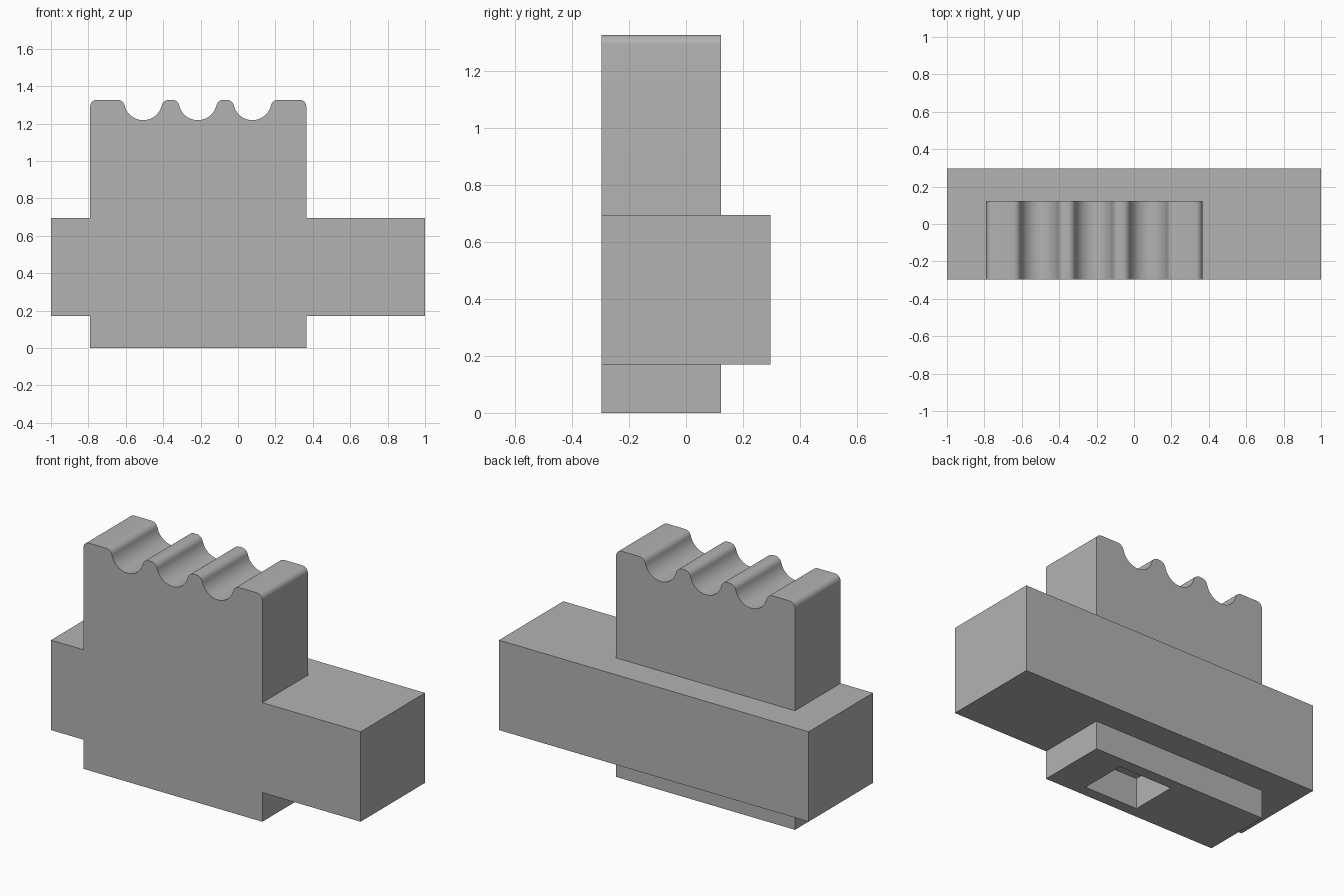
import bpy, bmesh
from math import atan2, cos, sin, hypot, pi, radians

cube = bpy.data.objects.get("Cube")
if cube:
    bpy.data.objects.remove(cube, do_unlink=True)

# One plain grey
grey = bpy.data.materials.new("plain grey")
grey.use_nodes = True
grey.diffuse_color = (0.45, 0.45, 0.45, 1)
grey.node_tree.nodes["Principled BSDF"].inputs["Base Color"].default_value = grey.diffuse_color


def prism(name, outline, y0, y1):
    """Extrude an x-z outline from y0 to y1."""
    bm = bmesh.new()
    face = bm.faces.new([bm.verts.new((x, y0, z)) for x, z in outline])
    moved = bmesh.ops.extrude_face_region(bm, geom=[face])["geom"]
    verts = [v for v in moved if isinstance(v, bmesh.types.BMVert)]
    bmesh.ops.translate(bm, verts=verts, vec=(0, y1 - y0, 0))
    bmesh.ops.recalc_face_normals(bm, faces=bm.faces)
    mesh = bpy.data.meshes.new(name)
    bm.to_mesh(mesh)
    bm.free()
    mesh.materials.append(grey)
    obj = bpy.data.objects.new(name, mesh)
    bpy.context.collection.objects.link(obj)
    return obj


def rect(x0, x1, z0, z1):
    return [(x0, z0), (x1, z0), (x1, z1), (x0, z1)]


def arc(cx, cz, r, a0, a1, steps=12):
    angles = [a0 + (a1 - a0) * i / steps for i in range(steps + 1)]
    return [(cx + r * cos(a), cz + r * sin(a)) for a in angles]


def combine(obj, other, operation):
    mod = obj.modifiers.new(operation.title(), "BOOLEAN")
    mod.operation, mod.object, mod.solver = operation, other, "EXACT"
    bpy.context.view_layer.objects.active = obj
    bpy.ops.object.modifier_apply(modifier=mod.name)
    bpy.data.objects.remove(other, do_unlink=True)


# Upright plate with rounded corners and three tangent grooves along its top
left, right, top = -0.79, 0.365, 1.327
front, plate_back, bar_back = -0.297, 0.123, 0.297
corner, lip, groove_z, reach = 0.035, 0.04, 1.32, 0.138
drop = groove_z - (top - lip)
tilt = atan2(drop, reach)
groove_r = hypot(reach, drop) - lip

outline = [(right, 0), (left, 0)]
outline += arc(left + corner, top - corner, corner, pi, pi / 2, 8)
for centre in (-0.507, -0.215, 0.077):
    outline += arc(centre - reach, top - lip, lip, pi / 2, tilt)
    outline += arc(centre, groove_z, groove_r, pi + tilt, 2 * pi - tilt, 24)[1:-1]
    outline += arc(centre + reach, top - lip, lip, pi - tilt, pi / 2)
outline += arc(right - corner, top - corner, corner, pi / 2, 0, 8)
block = prism("grooved_block", outline, front, plate_back)

# Long crossbar, flush with the plate at the front
bar = prism("crossbar", rect(-1, 1, 0.17, 0.695), front, bar_back)
combine(block, bar, "UNION")

# Rectangular pocket in the underside
pocket = prism("pocket_cutter", rect(-0.21, 0.145, -0.1, 0.185), -0.23, 0.055)
pocket.hide_render = True
combine(block, pocket, "DIFFERENCE")

# Smooth grooves, sharp box edges
bpy.ops.object.select_all(action="DESELECT")
block.select_set(True)
bpy.context.view_layer.objects.active = block
bpy.ops.object.shade_smooth_by_angle(angle=radians(30))
